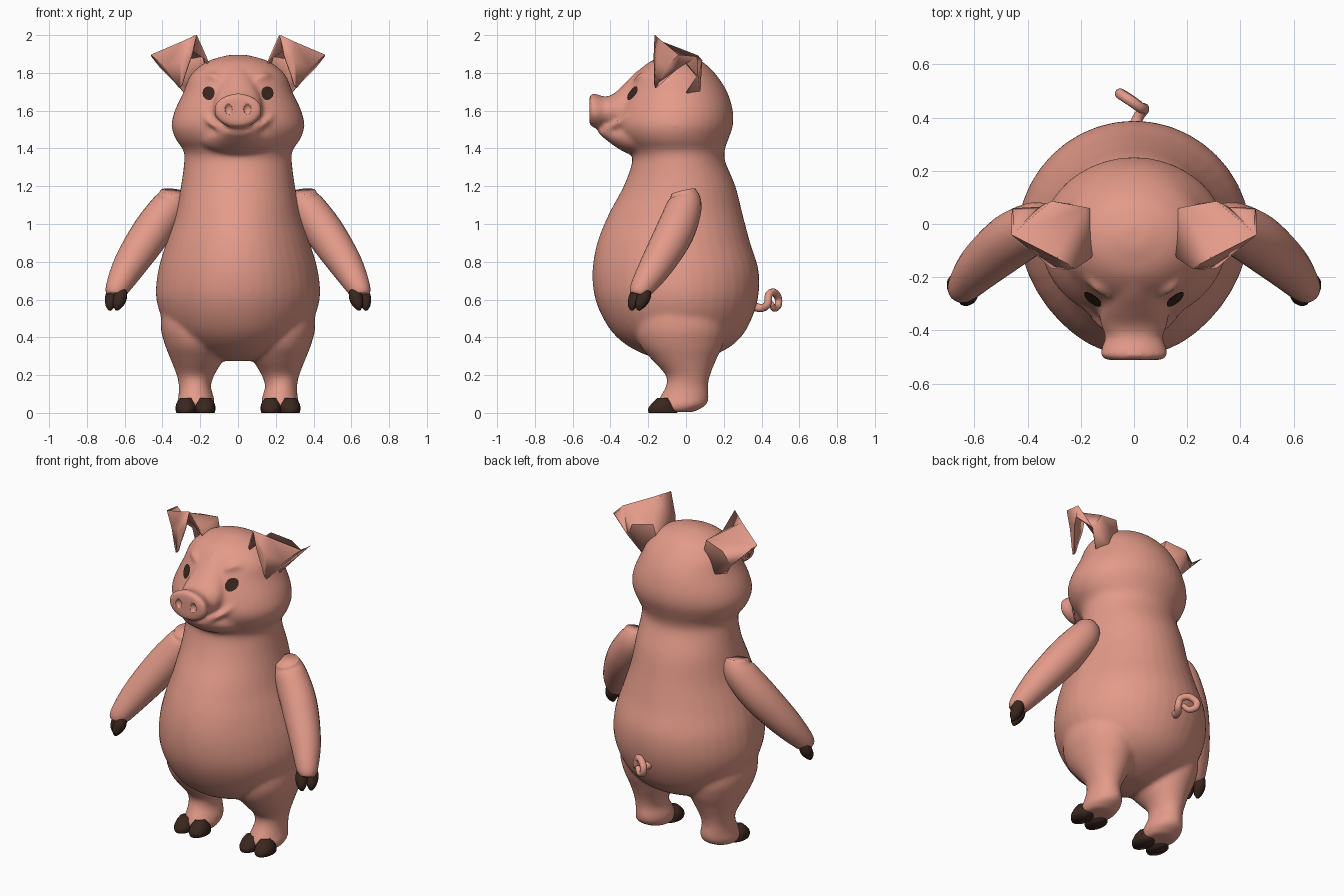
import bpy, bmesh, math
from mathutils import Vector

cube = bpy.data.objects.get("Cube")
if cube:
    bpy.data.objects.remove(cube)

X, Y, Z = Vector((1, 0, 0)), Vector((0, 1, 0)), Vector((0, 0, 1))


def material(name, rgb):
    m = bpy.data.materials.new(name)
    m.use_nodes = True
    m.diffuse_color = (*rgb, 1)
    m.node_tree.nodes["Principled BSDF"].inputs["Base Color"].default_value = (*rgb, 1)
    return m


pink = material("pink skin", (0.77, 0.325, 0.25))
brown = material("dark brown", (0.042, 0.02, 0.013))


def make(name, bm, mat, mirror=False):
    bmesh.ops.recalc_face_normals(bm, faces=bm.faces)
    for f in bm.faces:
        f.smooth = True
    me = bpy.data.meshes.new(name)
    bm.to_mesh(me)
    bm.free()
    me.materials.append(mat)
    ob = bpy.data.objects.new(name, me)
    bpy.context.collection.objects.link(ob)
    if mirror:
        ob.modifiers.new("mirror", "MIRROR").use_mirror_merge = False
    return ob


def smooth_rows(rows, steps):
    """Catmull-Rom curve through rows of numbers."""
    out = []
    for i in range(len(rows) - 1):
        a, b, c, d = (rows[min(max(i + k, 0), len(rows) - 1)] for k in (-1, 0, 1, 2))
        for s in range(steps):
            t = s / steps
            out.append([q + t * (r - p) / 2 + t * t * (p - 2.5 * q + 2 * r - w / 2)
                        + t ** 3 * (1.5 * (q - r) + (w - p) / 2)
                        for p, q, r, w in zip(a, b, c, d)])
    return out + [list(rows[-1])]


def skin(bm, rings, sides):
    """Skin a list of (centre, u, v) ellipses and cap both ends."""
    loops = []
    for c, u, v in rings:
        angles = [math.tau * k / sides for k in range(sides)]
        loops.append([bm.verts.new(c + u * math.cos(a) + v * math.sin(a)) for a in angles])
    for p, q in zip(loops, loops[1:]):
        for k in range(sides):
            n = (k + 1) % sides
            bm.faces.new((p[k], p[n], q[n], q[k]))
    bm.faces.new(loops[0])
    bm.faces.new(loops[-1])


def upright(bm, rows, sides=32, steps=4):
    """Rows of x, y, z, half width, half depth."""
    skin(bm, [(Vector(r[:3]), X * r[3], Y * r[4]) for r in smooth_rows(rows, steps)], sides)


def forward(bm, rows, sides=28, steps=4):
    """Rows of y, z, half width, half height."""
    skin(bm, [(Vector((0, r[0], r[1])), X * r[2], Z * r[3])
              for r in smooth_rows(rows, steps)], sides)


def tube(bm, rows, sides=14, steps=4):
    """Rows of x, y, z, radius."""
    rows = smooth_rows(rows, steps)
    pts = [Vector(r[:3]) for r in rows]
    rings, u = [], None
    for i, r in enumerate(rows):
        t = (pts[min(i + 1, len(pts) - 1)] - pts[max(i - 1, 0)]).normalized()
        u = t.orthogonal() if u is None else u - t * u.dot(t)
        u.normalize()
        rings.append((pts[i], u * r[3], t.cross(u) * r[3]))
    skin(bm, rings, sides)


def flip(rows, s):
    return [(r[0] * s, *r[1:]) for r in rows]


# Body, neck and head: z, half width, front, back
profile = [(.275, .08, -.1, .06), (.31, .2, -.22, .16), (.37, .3, -.33, .26),
           (.46, .385, -.415, .33), (.6, .437, -.48, .38), (.75, .428, -.495, .385),
           (.9, .385, -.47, .34), (1.05, .335, -.41, .3), (1.2, .303, -.33, .262),
           (1.33, .285, -.285, .208), (1.39, .29, -.3, .205), (1.45, .33, -.345, .225),
           (1.52, .352, -.37, .248), (1.6, .335, -.355, .248), (1.7, .288, -.315, .218),
           (1.79, .25, -.265, .16), (1.86, .165, -.19, .085), (1.895, .05, -.09, -.01)]
bm = bmesh.new()
upright(bm, [(0, (f + b) / 2, z, w, (b - f) / 2) for z, w, f, b in profile], 40)
# The belly narrows towards the front
for v in bm.verts:
    fade = min(1, max(0, (1.3 - v.co.z) / .3))
    v.co.x *= 1 - .1 * fade * min(1, max(0, -v.co.y / .4))

# Forehead, snout and lower jaw
forward(bm, [(-.2, 1.66, .1, .195), (-.27, 1.64, .115, .16), (-.33, 1.615, .13, .125),
             (-.38, 1.6, .125, .092), (-.425, 1.595, .108, .08), (-.465, 1.597, .122, .088),
             (-.497, 1.602, .128, .09), (-.512, 1.602, .1, .07)])
forward(bm, [(-.2, 1.46, .25, .1), (-.3, 1.46, .19, .09),
             (-.38, 1.468, .12, .055), (-.455, 1.49, .06, .018)])

# Smiling lower lip, brows and legs
tube(bm, [(-.18, -.315, 1.57, .012), (-.12, -.38, 1.52, .016), (0, -.45, 1.49, .018),
          (.12, -.38, 1.52, .016), (.18, -.315, 1.57, .012)])
leg = [(.225, -.045, .004, .08, .085), (.225, -.025, .04, .1, .13), (.222, -.01, .08, .095, .13),
       (.228, .005, .14, .085, .112), (.225, .01, .2, .1, .118), (.218, -.01, .28, .138, .17),
       (.222, -.025, .36, .165, .22), (.225, -.03, .46, .185, .24), (.22, -.04, .6, .17, .2),
       (.2, -.04, .75, .1, .12)]
for s in (1, -1):
    tube(bm, flip([(.1, -.268, 1.762, .012), (.145, -.232, 1.785, .018),
                   (.195, -.18, 1.762, .01)], s))
    upright(bm, flip(leg, s), 28)
body = make("body", bm, pink)
remesh = body.modifiers.new("fuse", "REMESH")
remesh.mode = "VOXEL"
remesh.voxel_size = 0.013
remesh.use_smooth_shade = True
relax = body.modifiers.new("relax", "SMOOTH")
relax.factor = 0.5
relax.iterations = 8

# Nostrils
bm = bmesh.new()
bmesh.ops.create_uvsphere(bm, u_segments=20, v_segments=12, radius=0.026)
bmesh.ops.scale(bm, verts=bm.verts, vec=(.8, .8, 1.1))
bmesh.ops.translate(bm, verts=bm.verts, vec=(.05, -.517, 1.607))
cutter = make("nostril_cutter", bm, pink, mirror=True)
cutter.hide_render = True
cutter.display_type = "WIRE"
cut = body.modifiers.new("nostrils", "BOOLEAN")
cut.operation = "DIFFERENCE"
cut.object = cutter

# Eyes: thin plates laid on the face
bpy.context.view_layer.update()
face = body.evaluated_get(bpy.context.evaluated_depsgraph_get())
bm = bmesh.new()
bmesh.ops.create_circle(bm, cap_ends=True, segments=20, radius=1)
bmesh.ops.poke(bm, faces=bm.faces)
for v in bm.verts:
    start = Vector((.152 + v.co.x * .032, -1, 1.69 + v.co.y * .036))
    hit, place, normal, _ = face.ray_cast(start, Y)
    v.co = place + normal * .006 if hit else Vector((start.x, -.28, start.z))
eyes = make("eyes", bm, brown, mirror=True)
cutter.hide_set(True)

# Arms
bm = bmesh.new()
tube(bm, [(.345, -.015, 1.172, .066), (.362, -.008, 1.1, .092), (.46, -.06, .955, .103),
          (.572, -.155, .785, .088), (.64, -.235, .66, .062), (.65, -.25, .625, .045)], 24)
make("arms", bm, pink, mirror=True)

# Hand hooves, two toes each
bm = bmesh.new()
for s in (1, -1):
    dx, dy = s * .022, s * .022
    tube(bm, [(.641 + dx, -.235 + dy, .648, .03), (.646 + dx, -.246 + dy, .61, .036),
              (.656 + dx * .9, -.263 + dy * .9, .57, .027),
              (.66 + dx * .8, -.27 + dy * .8, .543, .008)], 14)
make("hand_hooves", bm, brown, mirror=True)

# Foot hooves, two toes each
bm = bmesh.new()
for x in (.174, .276):
    upright(bm, [(x, -.122, 0, .05, .077), (x, -.126, .022, .055, .076),
                 (x, -.122, .05, .05, .06), (x, -.122, .08, .03, .028)], 18, 3)
make("foot_hooves", bm, brown, mirror=True)

# Ears: a cupped sheet rising from the head, with its tip folded forward
ear_rows = [
    [(.14, -.07, 1.77), (.15, .05, 1.75), (.235, .07, 1.69), (.28, 0, 1.69)],
    [(.165, -.13, 1.87), (.185, .06, 1.89), (.31, .082, 1.865), (.355, .06, 1.78)],
    [(.22, -.165, 1.998), (.3, -.12, 1.96), (.457, -.04, 1.895), (.457, .055, 1.885)],
    [(.245, -.167, 1.89), (.3, -.15, 1.865), (.38, -.1, 1.83), (.405, -.04, 1.825)],
    [(.28, -.165, 1.79), (.295, -.165, 1.74), (.31, -.16, 1.72), (.33, -.145, 1.75)],
]
bm = bmesh.new()
grid = [[bm.verts.new(p) for p in row] for row in ear_rows]
for p, q in zip(grid, grid[1:]):
    for k in range(3):
        bm.faces.new((p[k], p[k + 1], q[k + 1], q[k]))
ears = make("ears", bm, pink, mirror=True)
thick = ears.modifiers.new("thickness", "SOLIDIFY")
thick.thickness = 0.01
thick.offset = 0
bpy.context.view_layer.objects.active = ears
ears.select_set(True)
bpy.ops.object.shade_smooth_by_angle(angle=math.radians(50))

# Curly tail
bm = bmesh.new()
tube(bm, [(0, .35, .565, .026), (.015, .4, .555, .021), (.038, .432, .575, .02),
          (.024, .438, .625, .02), (-.015, .465, .638, .02), (-.05, .488, .608, .02),
          (-.045, .488, .57, .019), (-.01, .467, .553, .018), (.02, .45, .58, .014)], 12, 5)
make("tail", bm, pink)
